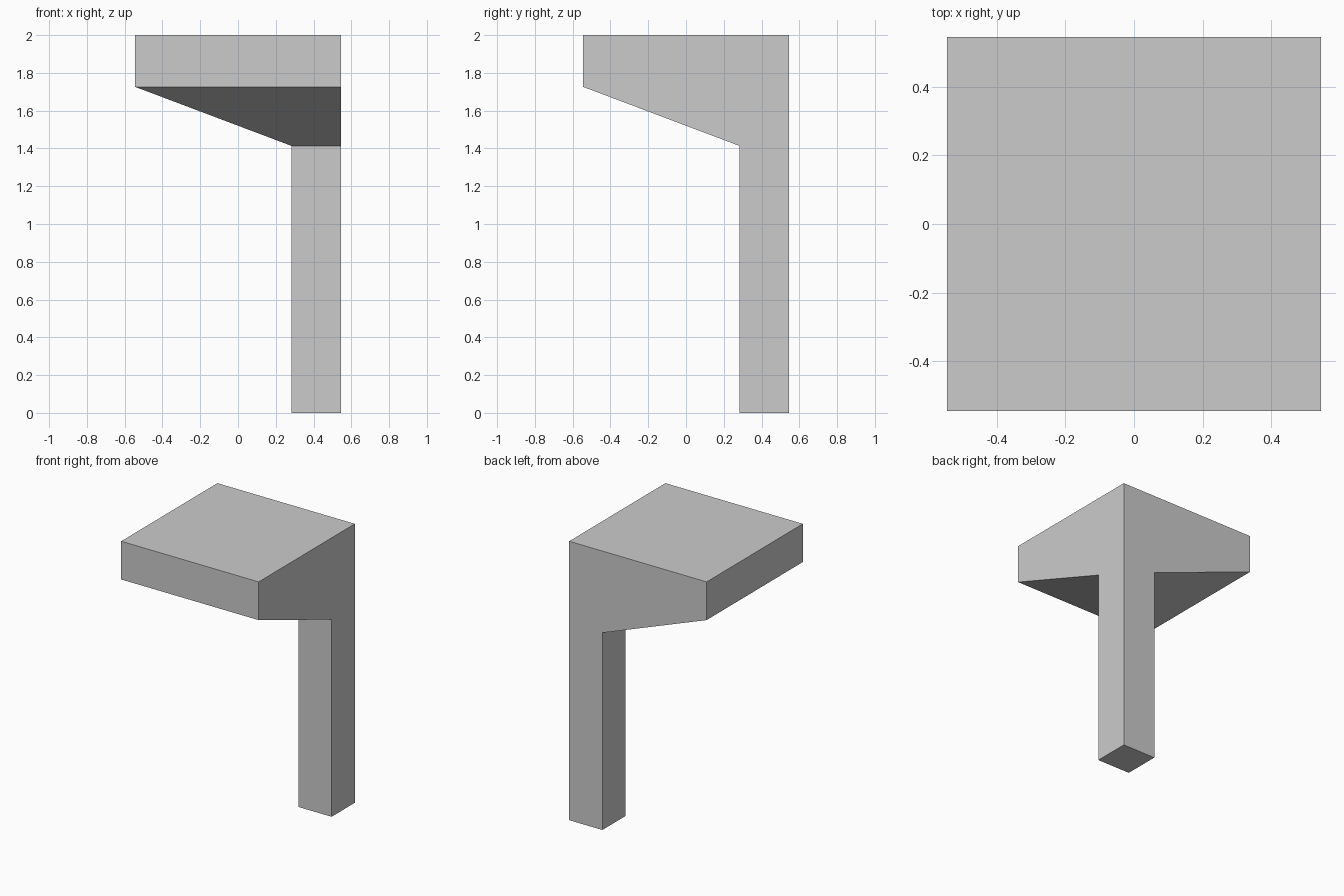
import bpy
import bmesh

cube = bpy.data.objects.get("Cube")
if cube:
    bpy.data.objects.remove(cube, do_unlink=True)

# Plain grey
grey = bpy.data.materials.new("plain_grey")
grey.use_nodes = True
colour = (0.6, 0.6, 0.6, 1)
grey.diffuse_color = colour
grey.node_tree.nodes["Principled BSDF"].inputs["Base Color"].default_value = colour

# Square sections sharing the back left corner: (height, width)
CORNER = 0.545
SECTIONS = [(0, 0.263), (1.414, 0.263), (1.726, 1.09), (2, 1.09)]


def square(bm, z, width):
    low = CORNER - width
    corners = [(low, low), (CORNER, low), (CORNER, CORNER), (low, CORNER)]
    return [bm.verts.new((x, y, z)) for x, y in corners]


# Corner post flaring into a square block
bm = bmesh.new()
rings = [square(bm, z, w) for z, w in SECTIONS]
bm.faces.new(rings[0])
bm.faces.new(rings[-1])
for lower, upper in zip(rings, rings[1:]):
    for i in range(4):
        j = (i + 1) % 4
        bm.faces.new((lower[i], lower[j], upper[j], upper[i]))

# Merge the two flush sides into single flat faces
bmesh.ops.dissolve_limit(bm, angle_limit=0.01, verts=bm.verts, edges=bm.edges)
bmesh.ops.recalc_face_normals(bm, faces=bm.faces)

mesh = bpy.data.meshes.new("corner_post")
bm.to_mesh(mesh)
bm.free()
mesh.materials.append(grey)
post = bpy.data.objects.new("corner_post", mesh)
bpy.context.collection.objects.link(post)
